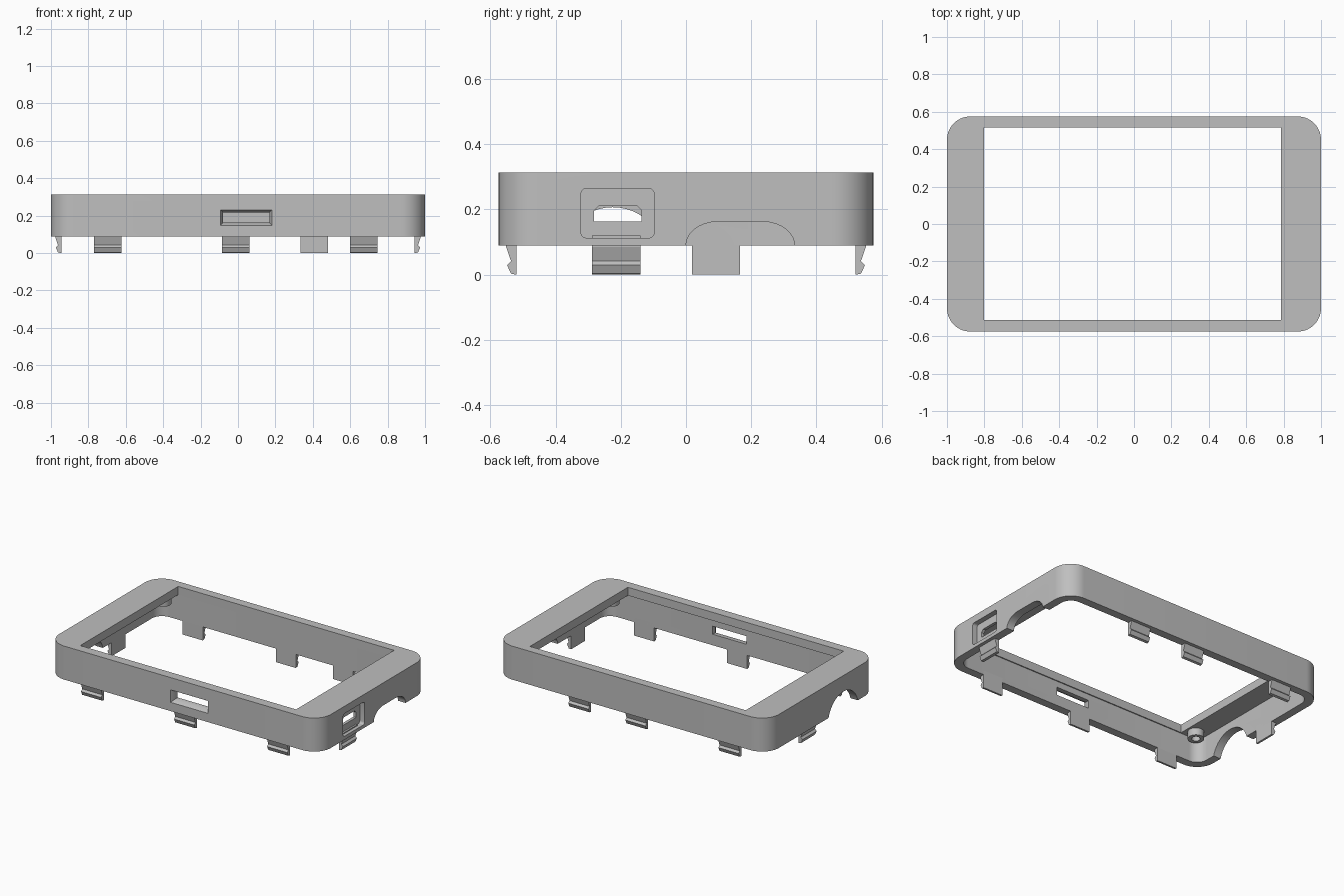
import bpy, bmesh, math
from mathutils import Vector

old = bpy.data.objects.get("Cube")
if old:
    bpy.data.objects.remove(old, do_unlink=True)

grey = bpy.data.materials.new("plastic_grey")
grey.use_nodes = True
COLOUR = (0.52, 0.52, 0.52, 1)
grey.diffuse_color = COLOUR
grey.node_tree.nodes["Principled BSDF"].inputs["Base Color"].default_value = COLOUR

TOP, BASE = 0.313, 0.09
HALF_X, HALF_Y, WALL = 1.0, 0.575, 0.055


def rounded(x0, x1, y0, y1, r, steps=10):
    """Rounded rectangle profile, counter-clockwise."""
    corners = [(x1 - r, y1 - r), (x0 + r, y1 - r), (x0 + r, y0 + r), (x1 - r, y0 + r)]
    return [(cx + r * math.cos(a), cy + r * math.sin(a))
            for q, (cx, cy) in enumerate(corners)
            for a in [math.pi / 2 * (q + i / steps) for i in range(steps + 1)]]


def rect(x0, x1, y0, y1):
    return [(x0, y0), (x1, y0), (x1, y1), (x0, y1)]


def circle(cx, cy, r, n=32):
    return [(cx + r * math.cos(math.tau * i / n), cy + r * math.sin(math.tau * i / n))
            for i in range(n)]


def prism(name, axis, lo, hi, profile, far=None):
    """Solid between a profile at lo and a matching profile at hi."""
    place = {"x": lambda u, v, d: (d, u, v),
             "y": lambda u, v, d: (u, d, v),
             "z": lambda u, v, d: (u, v, d)}[axis]
    bm = bmesh.new()
    a = [bm.verts.new(place(u, v, lo)) for u, v in profile]
    b = [bm.verts.new(place(u, v, hi)) for u, v in (far or profile)]
    bm.faces.new(a)
    bm.faces.new(b)
    for i in range(len(a)):
        j = (i + 1) % len(a)
        bm.faces.new((a[i], a[j], b[j], b[i]))
    bmesh.ops.recalc_face_normals(bm, faces=bm.faces)
    mesh = bpy.data.meshes.new(name)
    bm.to_mesh(mesh)
    bm.free()
    obj = bpy.data.objects.new(name, mesh)
    mesh.materials.append(grey)
    bpy.context.collection.objects.link(obj)
    return obj


def activate(obj):
    bpy.ops.object.select_all(action="DESELECT")
    obj.select_set(True)
    bpy.context.view_layer.objects.active = obj


def cut(obj, cutter):
    mod = obj.modifiers.new("cut", "BOOLEAN")
    mod.operation, mod.solver, mod.object = "DIFFERENCE", "EXACT", cutter
    activate(obj)
    bpy.ops.object.modifier_apply(modifier=mod.name)
    bpy.data.objects.remove(cutter, do_unlink=True)


# Frame shell with open underside and screen window
shell = prism("frame_shell", "z", BASE, TOP,
              rounded(-HALF_X, HALF_X, -HALF_Y, HALF_Y, 0.125, 14))
inner_x, inner_y = HALF_X - WALL, HALF_Y - WALL
cut(shell, prism("cavity", "z", 0, TOP - 0.055,
                 rounded(-inner_x, inner_x, -inner_y, inner_y, 0.075)))
cut(shell, prism("window", "z", 0.2, 0.5, rect(-0.802, 0.787, -0.513, 0.517)))

# Front slot with a bevelled mouth
cut(shell, prism("slot", "y", -0.7, -0.45, rect(-0.08, 0.168, 0.163, 0.217)))
cut(shell, prism("slot_mouth", "y", -0.576, -0.55,
                 rect(-0.093, 0.181, 0.148, 0.232), rect(-0.08, 0.168, 0.163, 0.217)))

# Connector recess and port in the left side
cut(shell, prism("port_recess", "x", 0.965, 1.1, rounded(-0.322, -0.098, 0.113, 0.264, 0.015, 5)))
cut(shell, prism("port", "x", 0.9, 1.1,
                 [(-0.282, 0.163), (-0.136, 0.163), (-0.136, 0.197),
                  (-0.152, 0.213), (-0.266, 0.213), (-0.282, 0.197)]))

# Flat-topped arch in the left side, round arch in the right side
arch = [(0.0, 0.0), (0.333, 0.0)]
for i in range(11):
    a = math.pi / 2 * i / 10
    arch.append((0.233 + 0.1 * math.cos(a), BASE + 0.073 * math.sin(a)))
for i in range(11):
    a = math.pi / 2 * (1 + i / 10)
    arch.append((0.1 + 0.1 * math.cos(a), BASE + 0.073 * math.sin(a)))
cut(shell, prism("left_arch", "x", 0.9, 1.1, arch))
cut(shell, prism("right_arch", "x", -1.1, -0.9, circle(-0.225, 0.047, 0.16, 48)))
activate(shell)
bpy.ops.object.shade_smooth_by_angle(angle=math.radians(30))

# Snap clips: (outward depth from wall face, height)
CLIP = [(0.055, 0.0), (0.055, 0.12), (0.023, 0.12), (0.023, 0.085),
        (0.038, 0.042), (0.026, 0.029), (0.038, 0.003)]


def clip(name, side, centre):
    axis, sign = side
    half = HALF_X if axis == "x" else HALF_Y
    profile = [(sign * (half - d), z) for d, z in CLIP]
    if axis == "y":
        return prism(name, "x", centre - 0.074, centre + 0.074, profile)
    return prism(name, "y", centre - 0.074, centre + 0.074, profile)


for i, x in enumerate((-0.697, -0.012, 0.673)):
    clip(f"front_clip_{i + 1}", ("y", -1), x)
for i, x in enumerate((-0.697, -0.012, 0.408)):
    clip(f"back_clip_{i + 1}", ("y", 1), x)
clip("left_clip", ("x", 1), -0.214)
clip("right_clip", ("x", -1), 0.092)

# Screw bosses under the corners of the top plate
for sx, label in ((1, "left"), (-1, "right")):
    for sy, end in ((-1, "front"), (1, "back")):
        x, y = sx * 0.865, sy * 0.45
        boss = prism(f"{end}_{label}_boss", "z", 0.21, 0.27, circle(x, y, 0.05))
        cut(boss, prism("screw_hole", "z", 0.15, 0.256, circle(x, y, 0.026)))
        activate(boss)
        bpy.ops.object.shade_smooth_by_angle(angle=math.radians(30))
